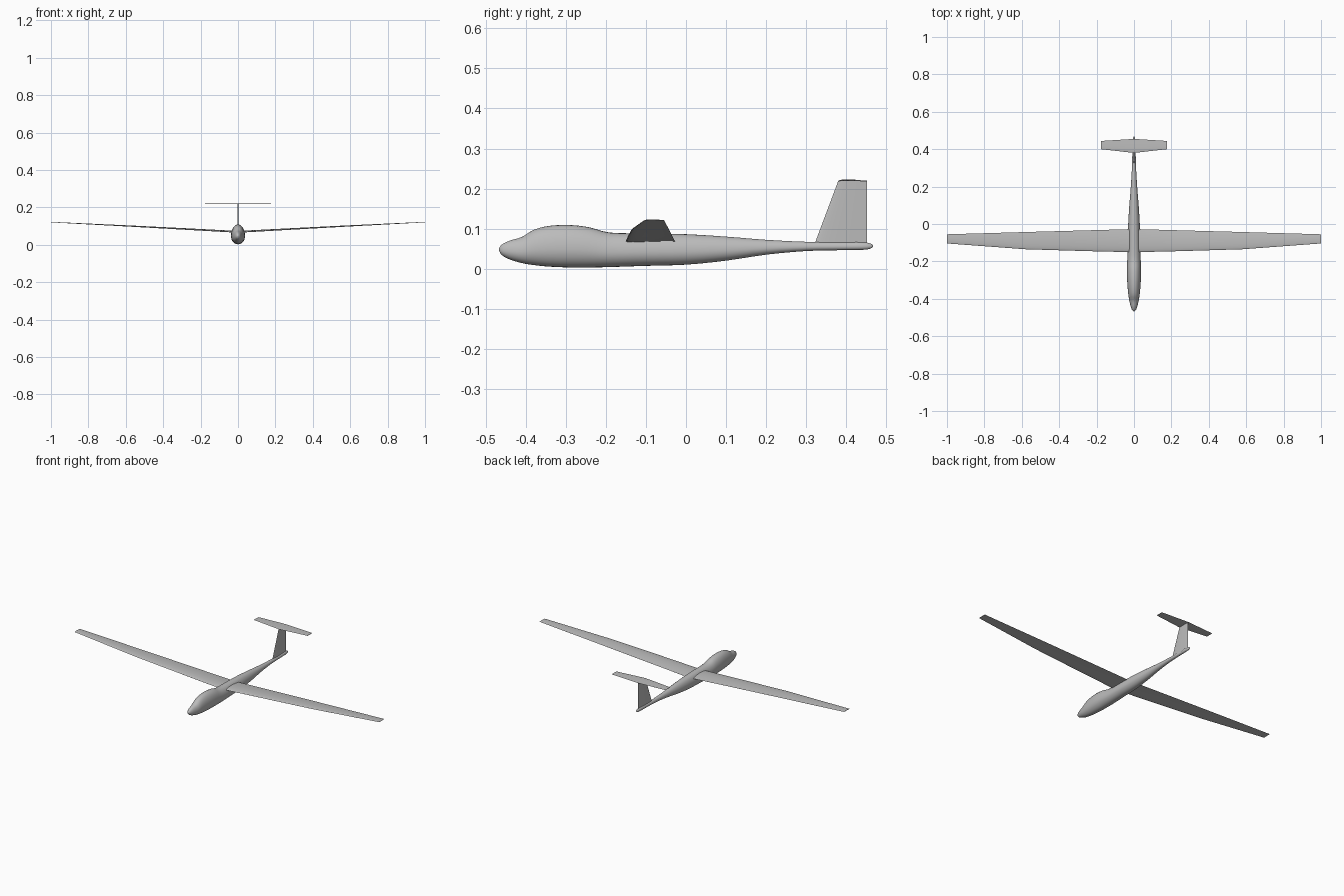
import bpy, bmesh, math
from mathutils import Vector

if "Cube" in bpy.data.objects:
    bpy.data.objects.remove(bpy.data.objects["Cube"])

# One grey finish for the whole glider
grey = bpy.data.materials.new("light_grey")
grey.use_nodes = True
color = (0.5, 0.5, 0.5, 1)
grey.diffuse_color = color
grey.node_tree.nodes["Principled BSDF"].inputs["Base Color"].default_value = color


def loft(name, rings, angle):
    """Skin closed rings of equal length and cap both ends."""
    bm = bmesh.new()
    loops = [[bm.verts.new(p) for p in ring] for ring in rings]
    for a, b in zip(loops, loops[1:]):
        for i in range(len(a)):
            j = (i + 1) % len(a)
            bm.faces.new((a[i], a[j], b[j], b[i]))
    bm.faces.new(loops[0])
    bm.faces.new(loops[-1])
    bmesh.ops.recalc_face_normals(bm, faces=bm.faces)
    mesh = bpy.data.meshes.new(name)
    bm.to_mesh(mesh)
    bm.free()
    mesh.materials.append(grey)
    obj = bpy.data.objects.new(name, mesh)
    bpy.context.collection.objects.link(obj)
    bpy.ops.object.select_all(action='DESELECT')
    obj.select_set(True)
    bpy.context.view_layer.objects.active = obj
    bpy.ops.object.shade_smooth_by_angle(angle=math.radians(angle))
    return obj


def smooth_stations(rows, steps):
    """Catmull-Rom interpolation through the station rows."""
    rows = [Vector(r) for r in rows]
    out = []
    for i in range(len(rows) - 1):
        p0, p1 = rows[max(i - 1, 0)], rows[i]
        p2, p3 = rows[i + 1], rows[min(i + 2, len(rows) - 1)]
        for s in range(steps):
            t = s / steps
            out.append((p1 * 2 + (p2 - p0) * t + (p0 * 2 - p1 * 5 + p2 * 4 - p3) * t**2
                        + (p1 * 3 - p0 - p2 * 3 + p3) * t**3) * 0.5)
    return out + [rows[-1]]


def airfoil(chord, thickness, camber, n=12):
    """Section points as (distance behind leading edge, height)."""
    def half(t):
        return thickness * (1.48 * math.sqrt(t) - 0.63 * t - 1.76 * t**2
                            + 1.42 * t**3 - 0.5 * t**4)
    ts = [(1 - math.cos(math.pi * i / n)) / 2 for i in range(n + 1)]
    top = [(t * chord, camber * 4 * t * (1 - t) + half(t)) for t in ts]
    low = [(t * chord, camber * 4 * t * (1 - t) - half(t)) for t in ts[1:]]
    return top + low[::-1]


# Fuselage: y, bottom, top, half width
stations = [
    (-0.467, 0.046, 0.050, 0.002),
    (-0.46, 0.034, 0.060, 0.010),
    (-0.44, 0.023, 0.070, 0.018),
    (-0.41, 0.014, 0.079, 0.025),
    (-0.38, 0.009, 0.097, 0.030),
    (-0.34, 0.005, 0.107, 0.034),
    (-0.29, 0.003, 0.109, 0.037),
    (-0.24, 0.003, 0.103, 0.037),
    (-0.19, 0.004, 0.090, 0.036),
    (-0.1, 0.007, 0.088, 0.034),
    (0.0, 0.010, 0.086, 0.031),
    (0.1, 0.020, 0.080, 0.025),
    (0.2, 0.035, 0.072, 0.017),
    (0.3, 0.044, 0.067, 0.011),
    (0.38, 0.046, 0.066, 0.009),
    (0.44, 0.047, 0.066, 0.008),
    (0.46, 0.050, 0.063, 0.005),
    (0.467, 0.055, 0.058, 0.001),
]
rings = []
for y, low, high, width in smooth_stations(stations, 3):
    mid = low + (high - low) * 0.43
    ring = []
    for i in range(28):
        a = 2 * math.pi * i / 28
        reach = high - mid if math.sin(a) > 0 else mid - low
        ring.append((width * math.cos(a), y, mid + reach * math.sin(a)))
    rings.append(ring)
loft("fuselage", rings, 60)

# Wing: x, leading edge, trailing edge, height, half thickness
panels = [
    (0.0, -0.151, -0.027, 0.067, 0.009),
    (0.25, -0.145, -0.034, 0.081, 0.0078),
    (0.58, -0.135, -0.043, 0.099, 0.006),
    (1.0, -0.104, -0.055, 0.121, 0.0024),
]
mirrored = [(-p[0], *p[1:]) for p in panels[:0:-1]] + panels
loft("wing", [[(x, lead + d, z + h) for d, h in airfoil(trail - lead, thick, thick * 0.35)]
              for x, lead, trail, z, thick in mirrored], 50)

# Tail fin: height, leading edge, half thickness
loft("tail_fin", [[(h, lead + d, z) for d, h in airfoil(0.452 - lead, thick, 0)]
                  for z, lead, thick in ((0.056, 0.319, 0.007), (0.219, 0.38, 0.0045))], 50)

# Tailplane on top of the fin
loft("tailplane", [[(x, lead + d, 0.2205 + h) for d, h in airfoil(trail - lead, thick, 0)]
                   for x, lead, trail, thick in ((-0.176, 0.4, 0.444, 0.0022),
                                                 (0, 0.38, 0.455, 0.0038),
                                                 (0.176, 0.4, 0.444, 0.0022))], 50)
